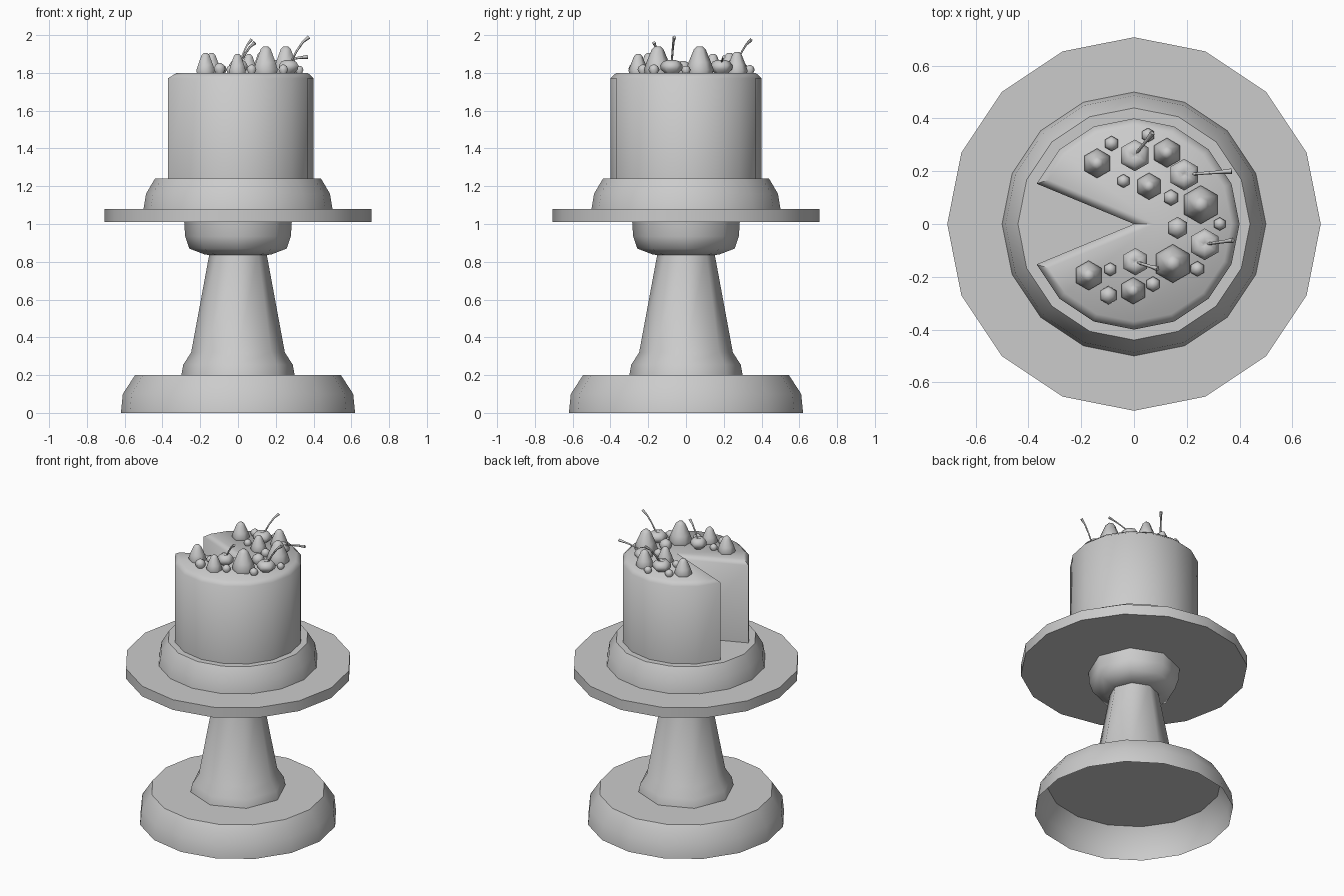
import bpy
import bmesh
from math import cos, sin, pi, radians

cube = bpy.data.objects.get("Cube")
if cube:
    bpy.data.objects.remove(cube)

grey = bpy.data.materials.new("plain grey")
grey.use_nodes = True
grey.diffuse_color = (0.6, 0.6, 0.6, 1)
grey.node_tree.nodes["Principled BSDF"].inputs["Base Color"].default_value = (0.6, 0.6, 0.6, 1)


def finish(bm, name, angle):
    mesh = bpy.data.meshes.new(name)
    bm.to_mesh(mesh)
    bm.free()
    mesh.materials.append(grey)
    obj = bpy.data.objects.new(name, mesh)
    bpy.context.collection.objects.link(obj)
    bpy.ops.object.select_all(action="DESELECT")
    obj.select_set(True)
    bpy.context.view_layer.objects.active = obj
    bpy.ops.object.shade_smooth_by_angle(angle=radians(angle))
    return obj


def lathe(name, profile, sides, at=(0, 0, 0), bottom=False, angle=55, turn=pi / 2):
    """Revolve (radius, height) points, listed from bottom to top."""
    bm = bmesh.new()
    rings = []
    for r, z in profile:
        rings.append([bm.verts.new((at[0] + r * cos(turn + 2 * pi * i / sides),
                                    at[1] + r * sin(turn + 2 * pi * i / sides),
                                    at[2] + z)) for i in range(sides)])
    for low, high in zip(rings, rings[1:]):
        for i in range(sides):
            j = (i + 1) % sides
            bm.faces.new((low[i], low[j], high[j], high[i]))
    bm.faces.new(rings[-1])
    if bottom:
        bm.faces.new(rings[0][::-1])
    return finish(bm, name, angle)


# Stand: hollow foot, octagonal stem and cup, wide plate
lathe("foot", [(0.62, 0), (0.61, 0.1), (0.545, 0.2)], 16)
lathe("stem", [(0.3, 0.2), (0.29, 0.255), (0.248, 0.32), (0.15, 0.85)], 8)
lathe("cup", [(0.15, 0.835), (0.18, 0.84), (0.258, 0.87), (0.28, 0.935), (0.285, 1.015)], 8, bottom=True)
lathe("plate", [(0.708, 1.01), (0.708, 1.08)], 16, bottom=True)

# Lower cake layer
lathe("cake_base", [(0.5, 1.08), (0.487, 1.16), (0.44, 1.24)], 16)

# Upper cake layer with one slice missing and a chamfered top rim
bm = bmesh.new()
outline = [(0, 0)] + [(0.4 * cos(k * pi / 8), 0.4 * sin(k * pi / 8)) for k in range(-7, 8)]
low = [bm.verts.new((x, y, 1.24)) for x, y in outline]
high = [bm.verts.new((x, y, 1.772)) for x, y in outline]
for i in range(len(low)):
    j = (i + 1) % len(low)
    bm.faces.new((low[i], low[j], high[j], high[i]))
top = bm.faces.new(high)
bm.normal_update()
bmesh.ops.inset_region(bm, faces=[top], thickness=0.03, use_even_offset=True)
for v in top.verts:
    v.co.z = 1.8
finish(bm, "cake_top", 50)

# Strawberries: x, y, radius, height
strawberries = [(-0.14, 0.23, 0.056, 0.105), (0.125, 0.27, 0.056, 0.11),
                (0.057, 0.143, 0.051, 0.1), (0.253, 0.073, 0.073, 0.14),
                (0.147, -0.15, 0.073, 0.14), (-0.172, -0.195, 0.056, 0.105),
                (-0.003, -0.253, 0.051, 0.1)]
for x, y, r, h in strawberries:
    shape = [(r * 0.9, -0.01), (r, h * 0.12), (r * 0.82, h * 0.4),
             (r * 0.42, h * 0.9), (r * 0.2, h)]
    lathe("strawberry", shape, 6, (x, y, 1.8), angle=65)

# Round berries: one large, the rest small
berries = [(0.165, -0.015, 0.042), (-0.085, 0.305, 0.029), (0.053, 0.337, 0.027),
           (-0.04, 0.163, 0.026), (0.14, 0.1, 0.031), (0.325, 0, 0.025),
           (0.24, -0.17, 0.029), (0.072, -0.228, 0.029), (-0.09, -0.172, 0.026),
           (-0.097, -0.27, 0.035)]
for x, y, r in berries:
    shape = [(r * 0.6, -r * 0.8), (r, 0), (r * 0.75, r * 0.6), (r * 0.25, r * 0.9)]
    lathe("berry", shape, 6, (x, y, 1.8 + r * 0.6), angle=65)

# Cherries, each with a bent stalk: x, y, radius, tip of stalk
cherries = [(0.003, 0.26, 0.06, (0.07, 0.345, 1.975)),
            (0.19, 0.187, 0.06, (0.37, 0.2, 1.885)),
            (0.268, -0.077, 0.06, (0.375, -0.062, 1.99)),
            (0.005, -0.143, 0.052, (0.09, -0.17, 1.96))]
for x, y, r, tip in cherries:
    shape = [(r * 0.5, -0.005), (r * 0.95, 0.018), (r, 0.04), (r * 0.75, 0.06),
             (r * 0.35, 0.068), (r * 0.1, 0.06)]
    lathe("cherry", shape, 6, (x, y, 1.8), angle=65)

    start = (x + 0.1 * (tip[0] - x), y + 0.1 * (tip[1] - y), 1.855)
    curve = bpy.data.curves.new("cherry_stalk", "CURVE")
    curve.dimensions = "3D"
    curve.bevel_depth = 0.007
    curve.bevel_resolution = 0
    curve.use_fill_caps = True
    spline = curve.splines.new("POLY")
    spline.points.add(3)
    for i, point in enumerate(spline.points):
        t = i / 3
        lift = (0, 0.45, 0.8, 1)[i]
        point.co = (start[0] + (tip[0] - start[0]) * t, start[1] + (tip[1] - start[1]) * t,
                    start[2] + (tip[2] - start[2]) * lift, 1)
        point.radius = (0.8, 0.8, 0.9, 1.5)[i]
    curve.materials.append(grey)
    bpy.context.collection.objects.link(bpy.data.objects.new("cherry_stalk", curve))
